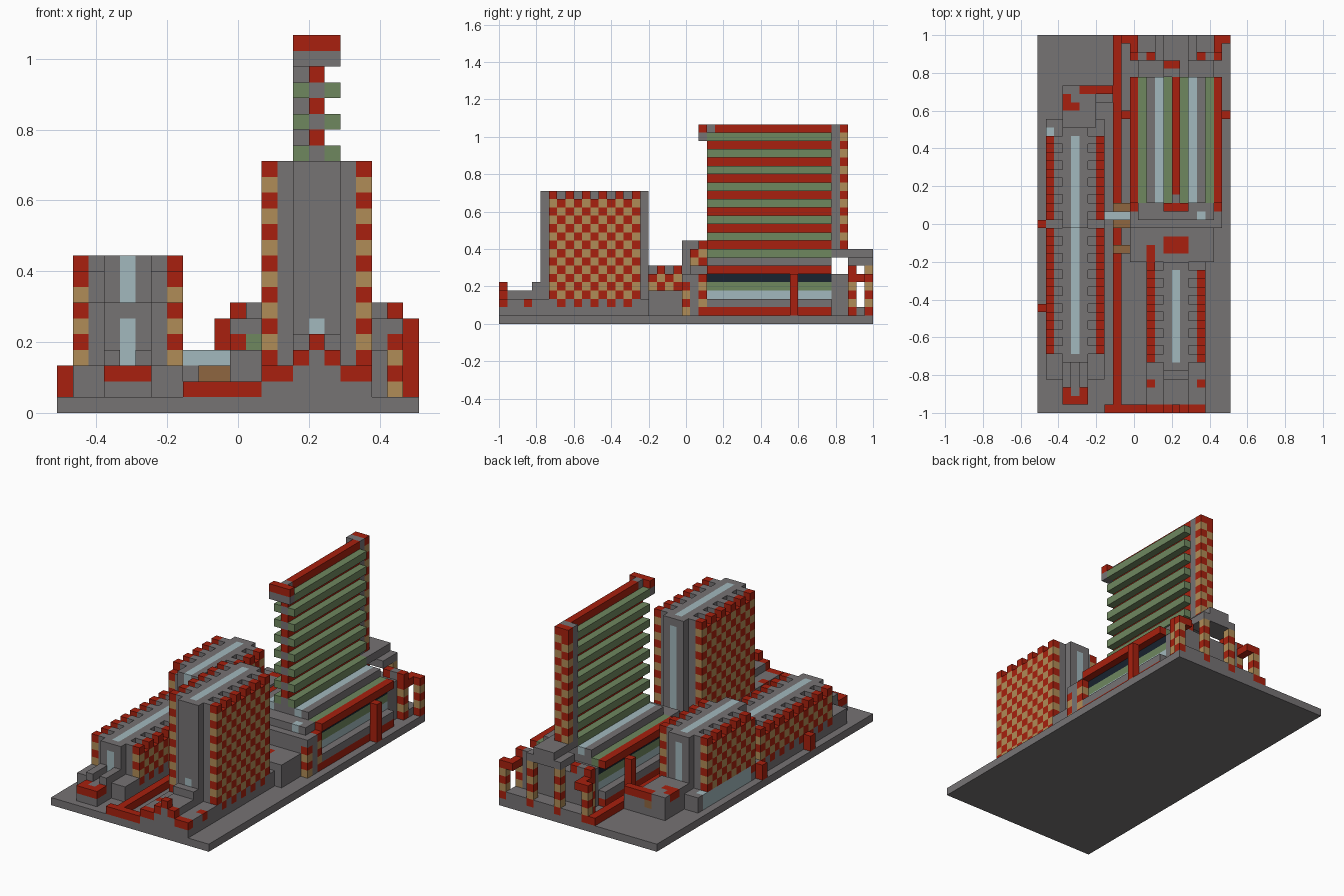
import bpy, bmesh
from mathutils import Vector

old = bpy.data.objects.get("Cube")
if old:
    bpy.data.objects.remove(old)

UNIT = 2 / 45
CENTRE = Vector((11.5, 22.5, 0))
COLOURS = {"grey": "767374", "red": "A8200E", "tan": "B08C57", "green": "6F875F",
           "glass": "A2B8BD", "dark": "18222E", "brown": "8E6640"}


def linear(code):
    parts = [int(code[i:i + 2], 16) / 255 for i in (0, 2, 4)]
    return [((c + 0.055) / 1.055) ** 2.4 if c > 0.04 else c / 12.92 for c in parts] + [1]


materials = {}
for label, code in COLOURS.items():
    mat = bpy.data.materials.new(label)
    mat.use_nodes = True
    mat.diffuse_color = linear(code)
    mat.node_tree.nodes["Principled BSDF"].inputs["Base Color"].default_value = linear(code)
    materials[label] = mat

cells = {}   # block position -> (part, colour)


def box(part, colour, xs, ys, zs):
    """Fill a block range; a colour of None carves it away. Single ints mean one layer."""
    rx, ry, rz = [range(r, r + 1) if isinstance(r, int) else range(*r) for r in (xs, ys, zs)]
    for x in rx:
        for y in ry:
            for z in rz:
                if colour is None:
                    cells.pop((x, y, z), None)
                else:
                    cells[x, y, z] = (part, colour)


def twin(part, colour, axis, x, ys, zs):
    """Fill one column layer and its mirror about a block axis."""
    for side in (x, 2 * axis - x):
        box(part, colour, side, ys, zs)


def stripe(part, x, y, zs, odd=1):
    """Column alternating red and tan."""
    for z in range(*zs):
        box(part, "red" if z % 2 == odd else "tan", x, y, z)


def checker_block(part, axis, ys, top):
    """Building with a core, chequered flanks, notched roof edge and glass ridge."""
    a, b = ys
    box(part, "grey", (axis - 1, axis + 2), (a - 1, b + 1), (3, top))
    twin(part, "grey", axis, axis - 2, ys, (3, top))
    for y in range(a, b):
        for z in range(2, top):
            odd = (y + z) % 2
            if z == top - 1 and not odd:
                twin(part, None, axis, axis - 2, y, z)
            elif z > 2 or odd:
                twin(part, "red" if odd else "tan", axis, axis - 3, y, z)
    box(part, "glass", axis, ys, top - 1)


# Ground plate
box("ground_plate", "grey", (0, 23), (0, 45), 0)

# Front tower with podium, gabled porch and steps
box("tower_podium", "grey", (13, 20), (0, 18), (1, 3))
checker_block("front_tower", 16, (6, 17), 16)
box("front_tower", "glass", 16, 17, (4, 15))
box("front_tower", "glass", 16, 5, 5)
box("tower_steps", "grey", (15, 18), (1, 5), 3)
box("tower_steps", "grey", (15, 18), 4, 4)
for x, z in ((13, 2), (14, 2), (15, 3), (16, 4)):
    twin("porch_gable", "grey", 16, x, 0, (2, z))
    twin("porch_gable", "red", 16, x, 0, z)
twin("tower_podium", "red", 16, 13, 3, 2)

# Long side building in two heights
box("side_podium", "grey", (1, 8), (6, 35), (1, 3))
checker_block("side_building_low", 4, (7, 22), 7)
checker_block("side_building_high", 4, (23, 33), 10)
box("side_building_high", "glass", 4, 22, (7, 10))
box("side_building_high", "glass", 4, 33, (4, 9))
box("side_building_low", "glass", 4, 6, (3, 6))
box("side_podium", "glass", 1, (24, 34), (1, 3))
for y in (12, 22):
    box("side_buttress", "red", 0, y, (1, 3))

# Porch in front of the side building
box("side_porch", "grey", (3, 6), (2, 6), (1, 3))
box("side_porch", "grey", (1, 8), (4, 6), (1, 3))
box("side_porch", "red", (3, 6), 1, 2)
box("side_porch", "grey", (3, 6), 1, 1)
twin("side_porch", "red", 4, 3, 2, 2)
twin("side_porch", "grey", 4, 3, (3, 6), 3)

# Small house behind the side building
box("rear_house", "grey", (3, 7), (34, 39), (1, 4))
box("rear_house", "red", (3, 5), 36, 3)
box("rear_house", "red", 3, 37, 3)
box("rear_house", "red", (5, 9), 38, 3)
box("rear_house", "grey", (7, 9), (37, 39), (1, 3))
box("rear_house", "brown", 5, 38, 2)

# Red kerbs along the lane and edges
box("lane_kerb", "red", 9, (1, 45), 1)
box("front_kerb", "red", (8, 13), 0, 1)
box("rear_kerb", "red", (9, 15), 44, 1)

# Court between the towers
box("court", "grey", (11, 21), (18, 22), (1, 4))
box("court", "red", (15, 18), (19, 21), 3)
box("court", "red", 13, (17, 20), 3)

# Slab building: hall body, wings and entrance
HALL = (25, 40)
box("hall", "grey", (11, 22), HALL, (1, 3))
box("hall", "grey", (13, 20), HALL, (3, 8))
twin("hall", "glass", 16, 14, HALL, 7)
for x, colour, z in ((12, "glass", 3), (12, "green", 4), (12, "dark", 5),
                     (12, "green", 6), (11, "red", 6), (11, "red", 1)):
    twin("hall_wing", colour, 16, x, HALL, z)
twin("hall_wing", "grey", 16, 11, HALL, 2)
twin("wing_post", "red", 16, 10, 35, (1, 6))
box("hall_front", "grey", (11, 22), (22, 25), (1, 6))
box("hall_front", "grey", (12, 21), (23, 25), 6)
box("hall_front", "green", (11, 13), 22, 4)
box("hall_front", "glass", 19, 23, 6)
for x in (11, 21):
    stripe("hall_front_column", x, 24, (1, 6))
    stripe("hall_front_column", x, 22, (1, 5), 0)

# Thin slab tower: red wall with green fins, front cap and rear pier
for z in range(8, 24):
    if z % 2:
        box("slab_wall", "red", 16, HALL, z)
        box("slab_wall", "red", 16, 41, z)
        box("rear_pier", "tan", 15, 41, z)
    else:
        box("slab_wall", "grey", 16, HALL, z)
        twin("slab_fin", "green", 16, 15, HALL, z)
        box("slab_wall", "tan", 16, 41, z)
        box("rear_pier", "red", 15, 41, z)
box("rear_pier", "grey", (15, 17), 40, (8, 24))
box("slab_cap", "grey", (15, 18), 24, 22)
box("slab_cap", "red", (15, 18), 24, 23)
box("slab_cap", "grey", 16, 25, 23)
box("rear_pier", "red", (15, 17), 41, 23)

# Rear portico with canopy and striped columns
box("portico_base", "grey", (12, 21), (40, 43), (1, 6))
box("portico_base", "grey", (11, 22), (43, 45), 1)
box("canopy", "grey", (15, 18), (40, 45), 8)
box("canopy", "grey", (14, 19), (42, 45), 7)
for side in (-1, 1):
    stripe("portico_column", 16 + 2 * side, 44, (1, 7))
    stripe("portico_column", 16 + 6 * side, 44, (1, 6))
    stripe("portico_column", 16 + 5 * side, 42, (1, 6))
    box("portico_beam", "red", 16 + 5 * side, 42, 6)
    box("portico_beam", "grey", 16 + 4 * side, 42, 6)
    box("portico_beam", "red", 16 + 3 * side, 42, 6)
    box("portico_beam", "red", 16 + 5 * side, (43, 45), 5)

# Glass footbridge on brown piers
box("footbridge", "glass", (8, 14), 23, 3)
for y in (19, 22, 24):
    box("bridge_pier", "brown", (9, 11), y, (1, 3))
box("footbridge", "grey", (8, 11), 23, (1, 3))

# Turn each part into a mesh of its exposed block faces
DIRECTIONS = [Vector(d) for d in ((1, 0, 0), (0, 1, 0), (0, 0, 1))]
for part in sorted({p for p, c in cells.values()}):
    mesh = bpy.data.meshes.new(part)
    bm = bmesh.new()
    slots = []
    verts = {}
    for pos, (owner, colour) in cells.items():
        if owner != part:
            continue
        if colour not in slots:
            slots.append(colour)
            mesh.materials.append(materials[colour])
        middle = Vector(pos) + Vector((0.5, 0.5, 0.5))
        for axis in range(3):
            for sign in (-1, 1):
                n = DIRECTIONS[axis] * sign
                if tuple(int(c) for c in Vector(pos) + n) in cells:
                    continue
                u, v = DIRECTIONS[axis - 2] / 2, DIRECTIONS[axis - 1] / 2 * sign
                loop = []
                for corner in (-u - v, u - v, u + v, v - u):
                    key = tuple((middle + n / 2 + corner - CENTRE) * UNIT)
                    key = tuple(round(c, 5) for c in key)
                    if key not in verts:
                        verts[key] = bm.verts.new(key)
                    loop.append(verts[key])
                bm.faces.new(loop).material_index = slots.index(colour)
    bm.to_mesh(mesh)
    bm.free()
    bpy.context.collection.objects.link(bpy.data.objects.new(part, mesh))
